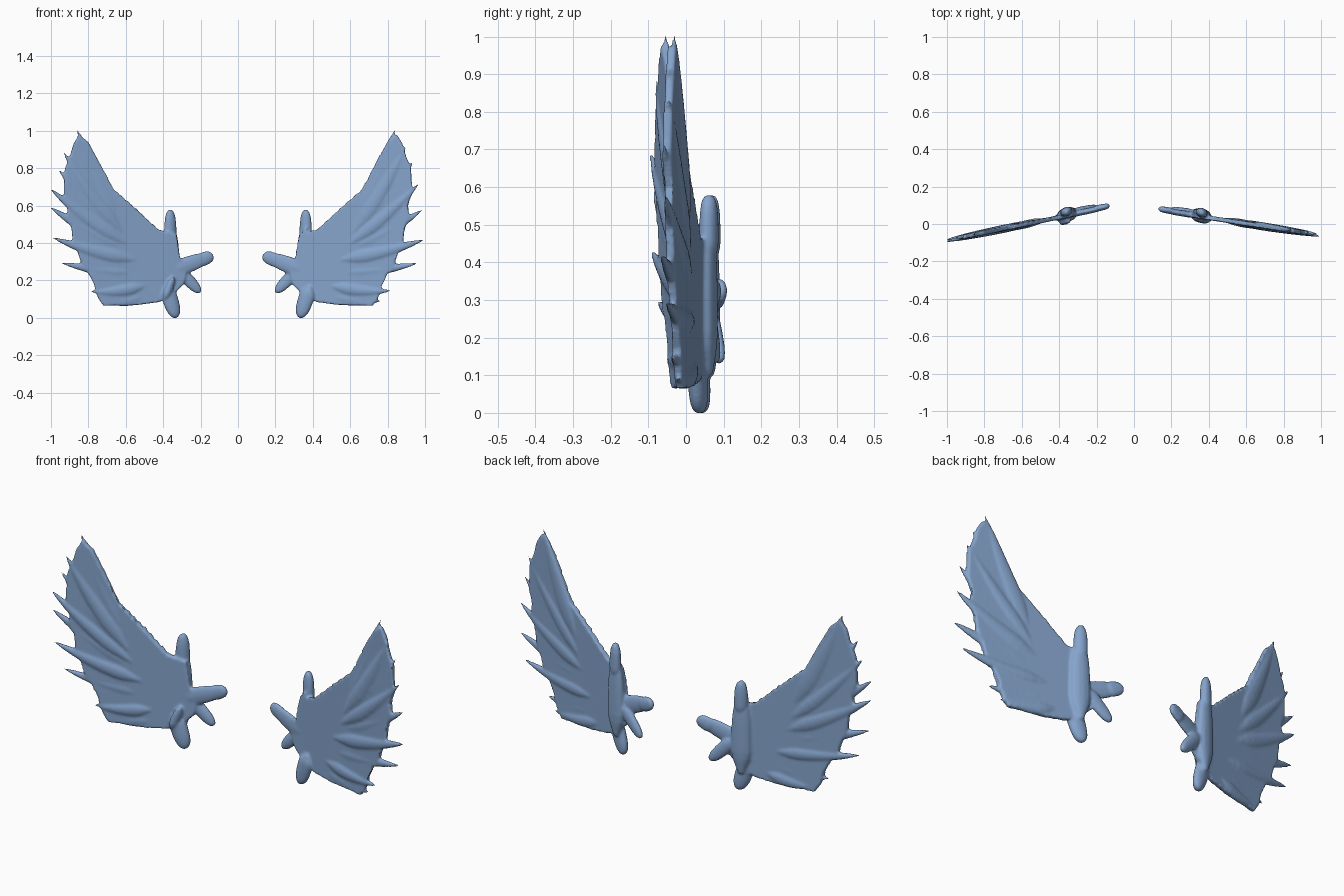
import bpy, bmesh, math
from mathutils import Vector

cube = bpy.data.objects.get("Cube")
if cube:
    bpy.data.objects.remove(cube, do_unlink=True)

blue = bpy.data.materials.new("soft blue")
blue.use_nodes = True
BLUE = (0.235, 0.37, 0.60, 1)
blue.diffuse_color = BLUE
blue.node_tree.nodes["Principled BSDF"].inputs["Base Color"].default_value = BLUE

# Wing sheet outline as (distance from centre, height)
SHEET = [(.85, .98), (.8, .94), (.73, .81), (.67, .69), (.55, .585), (.425, .47),
         (.38, .46), (.33, .45), (.31, .32), (.27, .28), (.29, .18), (.34, .13),
         (.42, .085), (.53, .07), (.72, .065), (.75, .11), (.765, .17), (.8, .24),
         (.84, .3), (.86, .36), (.885, .42), (.89, .48), (.915, .55), (.905, .6),
         (.93, .66), (.93, .72), (.925, .8), (.9, .86), (.88, .93)]

# Feather roots and half widths, with the tips of each wing
ROOTS = [(.62, .5, .05), (.62, .46, .045), (.6, .42, .04), (.6, .4, .04), (.58, .36, .042),
         (.55, .31, .04), (.52, .24, .036), (.5, .17, .036), (.48, .12, .035)]
RIGHT_TIPS = [(.862, 1.01), (.935, .89), (.965, .8), (1.01, .695), (1.01, .595),
              (.995, .43), (.95, .295), (.79, .14), (.73, .085)]
LEFT_TIPS = [(.842, 1.01), (.9, .92), (.94, .84), (.97, .72), (.99, .58),
             (1.0, .42), (.965, .293), (.82, .145), (.765, .09)]

# Rounded lobes near the shoulder: start, end, half width, half depth, depth offset
LOBES = [((.36, .1), (.362, .5), .05, .027, .018),
         ((.362, .4), (.362, .58), .033, .026, .022),
         ((.36, .25), (.16, .325), .046, .017, .002),
         ((.22, .3), (.132, .335), .038, .018, .006),
         ((.33, .27), (.2, .135), .034, .02, .014),
         ((.385, .17), (.33, 0), .043, .027, -.008)]


def add_sheet(bm, place):
    """Thin closed slab filling the outline."""
    front = [bm.verts.new(place(x, -.012, z)) for x, z in SHEET]
    back = [bm.verts.new(place(x, .012, z)) for x, z in SHEET]
    caps = [bm.faces.new(front), bm.faces.new(back[::-1])]
    for i in range(len(SHEET)):
        j = (i + 1) % len(SHEET)
        bm.faces.new((front[j], front[i], back[i], back[j]))
    bmesh.ops.triangulate(bm, faces=caps)


def add_blade(bm, place, start, end, width, depth, offset, power, sag=0):
    """Closed flattened tube from start to end, rounded or tapered at its tip."""
    a, b = Vector(start), Vector(end)
    along = (b - a).normalized()
    side = Vector((-along.y, along.x))
    rings, steps, sides = [], 16, 12
    for i in range(steps + 1):
        t = 1 - (1 - i / steps) ** 1.6
        taper = max(.04, (1 - t ** power) ** (.5 if power > 3 else .8))
        taper *= min(1, .3 + 3 * t)
        mid = a.lerp(b, t) - side * sag * math.sin(math.pi * t)
        ring = []
        for k in range(sides):
            angle = math.tau * k / sides
            p = mid + side * width * taper * math.cos(angle)
            y = offset + depth * taper ** .6 * math.sin(angle)
            ring.append(bm.verts.new(place(p.x, y, p.y)))
        rings.append(ring)
    for r, s in zip(rings, rings[1:]):
        for k in range(sides):
            n = (k + 1) % sides
            bm.faces.new((r[k], r[n], s[n], s[k]))
    bm.faces.new(rings[0][::-1])
    bm.faces.new(rings[-1])


def build_wing(name, sign, tips, shoulder_y, sweep):
    def place(x, y, z):
        return (sign * x, y + shoulder_y - sweep * x, z)

    bm = bmesh.new()
    add_sheet(bm, place)
    # Fan of feathers, alternately forward and back
    for i, ((x, z, width), tip) in enumerate(zip(ROOTS, tips)):
        offset = -.005 if i % 2 else .003
        add_blade(bm, place, (x, z), tip, width, .019, offset, 2.2, .012)
    # Shoulder lobes
    for start, end, width, depth, offset in LOBES:
        add_blade(bm, place, start, end, width, depth, offset, 5)
    # Small fold on the front of the right shoulder
    if sign < 0:
        add_blade(bm, place, (.39, .1), (.345, .22), .022, .022, -.025, 5)
    bmesh.ops.recalc_face_normals(bm, faces=bm.faces)

    mesh = bpy.data.meshes.new(name)
    bm.to_mesh(mesh)
    bm.free()
    mesh.materials.append(blue)
    wing = bpy.data.objects.new(name, mesh)
    bpy.context.collection.objects.link(wing)

    # Fuse the parts into one soft skin
    fuse = wing.modifiers.new("Fuse", 'REMESH')
    fuse.mode = 'VOXEL'
    fuse.voxel_size = .006
    fuse.use_smooth_shade = True
    soften = wing.modifiers.new("Soften", 'SMOOTH')
    soften.factor = .5
    soften.iterations = 6
    for poly in mesh.polygons:
        poly.use_smooth = True


build_wing("right_wing", -1, RIGHT_TIPS, .118, .205)
build_wing("left_wing", 1, LEFT_TIPS, .095, .155)
